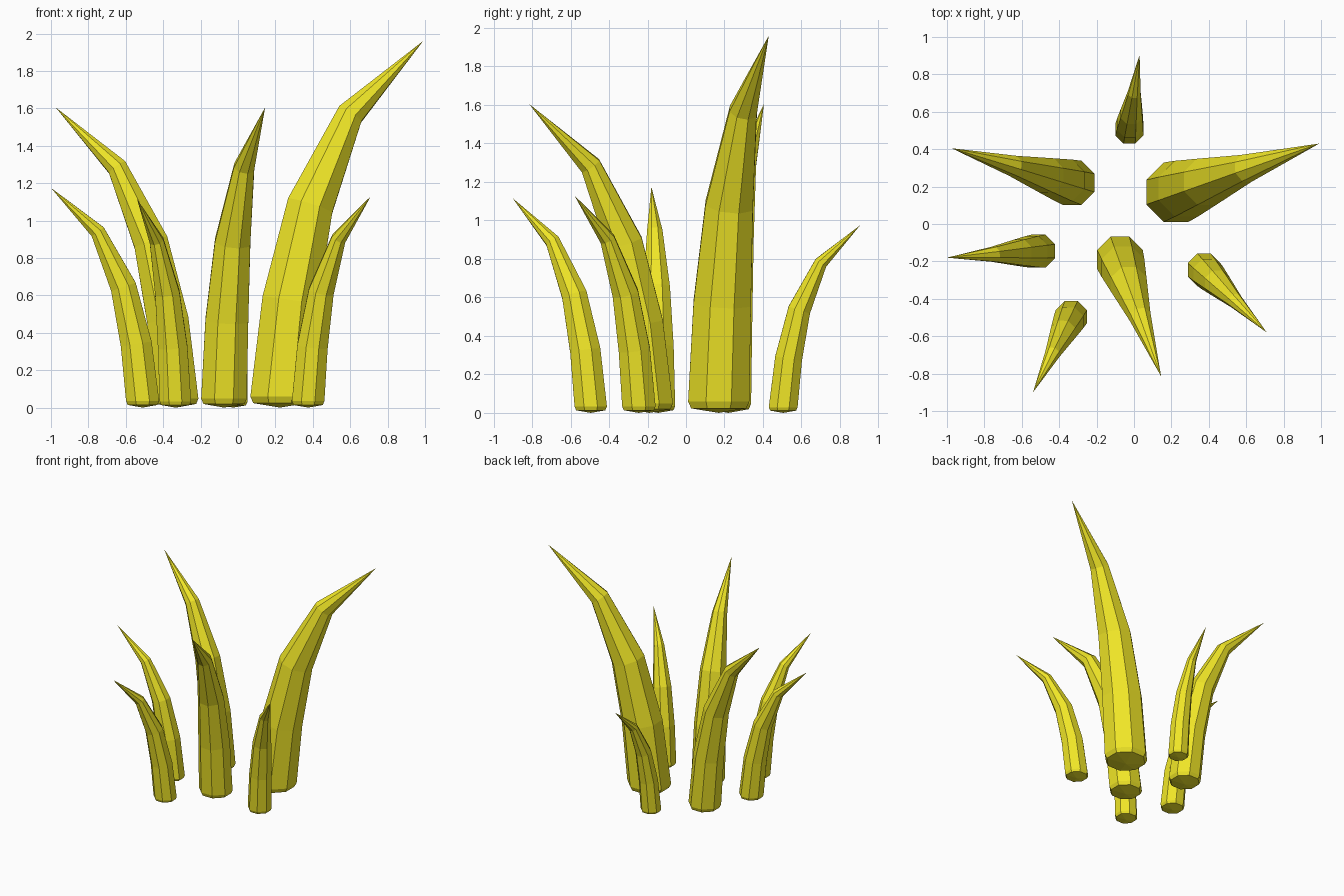
import bpy, bmesh, math
from mathutils import Vector

if "Cube" in bpy.data.objects:
    bpy.data.objects.remove(bpy.data.objects["Cube"])

SIDES = 8

# Shared blade profile: (lean fraction, height fraction, radius fraction)
PROFILE = [(0, 0.012, 0.9), (0, 0.03, 1.0), (0.07, 0.29, 0.94),
           (0.21, 0.55, 0.78), (0.49, 0.80, 0.45), (1, 1, 0)]

# name, base centre, base radius, tip
BLADES = [
    ("tall_right_blade", (0.225, 0.17), 0.172, (0.99, 0.43, 1.96)),
    ("back_left_blade", (-0.33, 0.22), 0.128, (-0.975, 0.405, 1.605)),
    ("front_middle_blade", (-0.075, -0.19), 0.132, (0.145, -0.815, 1.605)),
    ("front_right_blade", (0.375, -0.245), 0.094, (0.71, -0.58, 1.13)),
    ("back_blade", (-0.025, 0.505), 0.081, (0.03, 0.905, 0.975)),
    ("left_blade", (-0.51, -0.145), 0.096, (-1.0, -0.18, 1.175)),
    ("front_left_blade", (-0.335, -0.495), 0.091, (-0.54, -0.90, 1.115)),
]

yellow = bpy.data.materials.new("grass_yellow")
yellow.diffuse_color = (0.87, 0.79, 0.02, 1)
yellow.use_nodes = True
yellow.node_tree.nodes["Principled BSDF"].inputs["Base Color"].default_value = yellow.diffuse_color


def make_blade(name, base, radius, tip):
    foot = Vector((base[0], base[1], 0))
    reach = Vector(tip) - foot
    path = [foot + Vector((reach.x * h, reach.y * h, reach.z * z))
            for h, z, _ in PROFILE]
    bm = bmesh.new()
    rings = []
    for i in range(len(path) - 1):
        # Tilt each ring across the bend; the foot stays level
        normal = Vector((0, 0, 1))
        if i > 1:
            normal = ((path[i] - path[i - 1]).normalized()
                      + (path[i + 1] - path[i]).normalized()).normalized()
        turn = Vector((0, 0, 1)).rotation_difference(normal)
        r = radius * PROFILE[i][2]
        ring = []
        for k in range(SIDES):
            a = math.tau * (k + 0.5) / SIDES
            offset = Vector((r * math.cos(a), r * math.sin(a), 0))
            ring.append(bm.verts.new(path[i] + turn @ offset))
        rings.append(ring)
    bottom = bm.verts.new(foot)
    point = bm.verts.new(path[-1])
    for k in range(SIDES):
        n = (k + 1) % SIDES
        for lo, hi in zip(rings, rings[1:]):
            bm.faces.new((lo[k], lo[n], hi[n], hi[k]))
        bm.faces.new((rings[-1][k], rings[-1][n], point))
        bm.faces.new((rings[0][n], rings[0][k], bottom))
    mesh = bpy.data.meshes.new(name)
    bm.to_mesh(mesh)
    bm.free()
    mesh.materials.append(yellow)
    bpy.context.collection.objects.link(bpy.data.objects.new(name, mesh))


for blade in BLADES:
    make_blade(*blade)
